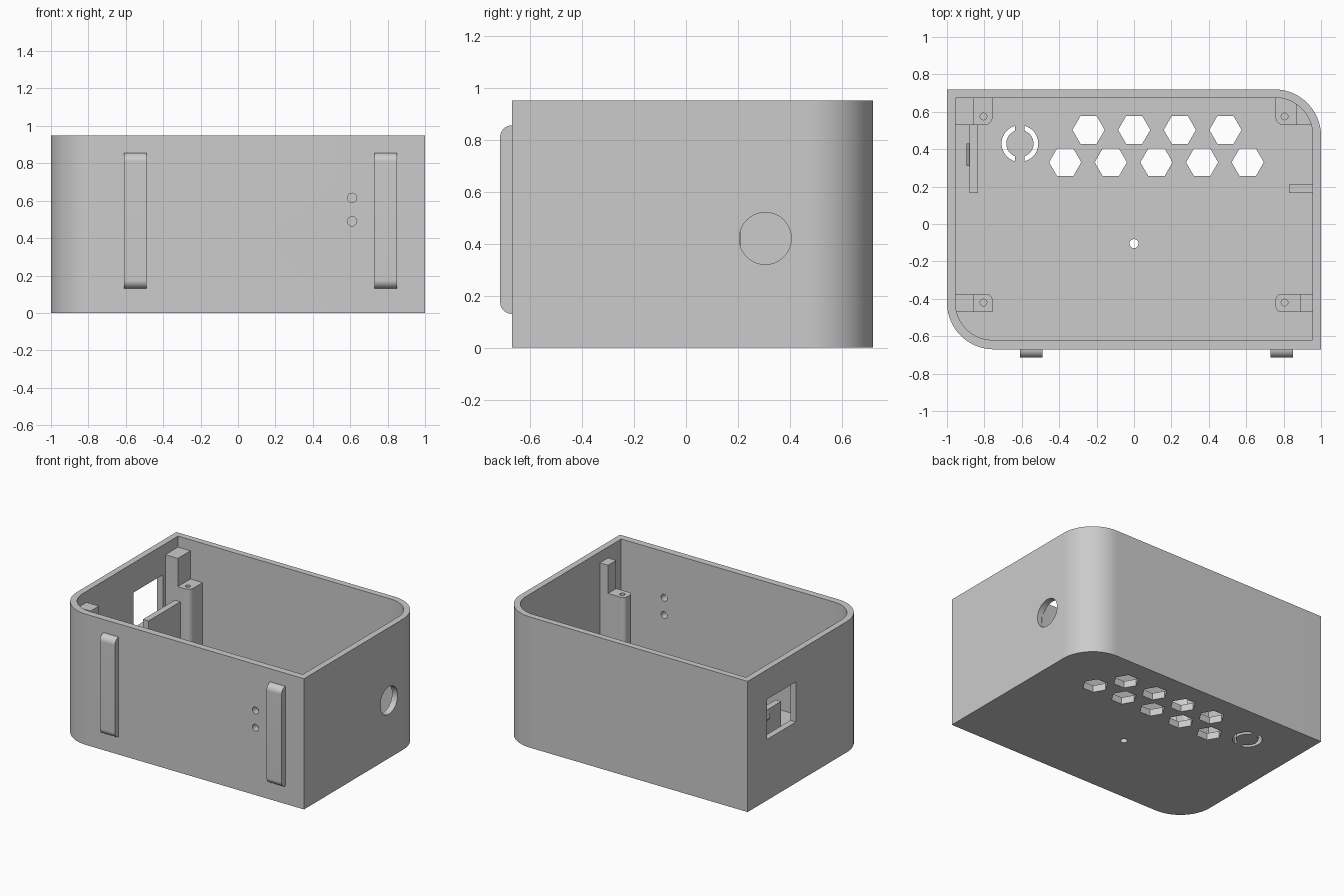
import bpy, bmesh
from math import cos, sin, pi, radians

cube = bpy.data.objects.get("Cube")
if cube:
    bpy.data.objects.remove(cube, do_unlink=True)

grey = bpy.data.materials.new("light_grey_plastic")
grey.use_nodes = True
grey.diffuse_color = (0.6, 0.6, 0.6, 1)
grey.node_tree.nodes["Principled BSDF"].inputs["Base Color"].default_value = (0.6, 0.6, 0.6, 1)


def prism(name, pts, axis, lo, hi):
    """Extrude a 2D outline along an axis."""
    place = {"x": lambda p, h: (h, p[0], p[1]),
             "y": lambda p, h: (p[0], h, p[1]),
             "z": lambda p, h: (p[0], p[1], h)}[axis]
    bm = bmesh.new()
    low = [bm.verts.new(place(p, lo)) for p in pts]
    high = [bm.verts.new(place(p, hi)) for p in pts]
    bm.faces.new(low)
    bm.faces.new(high)
    for i in range(len(pts)):
        j = (i + 1) % len(pts)
        bm.faces.new((low[i], low[j], high[j], high[i]))
    bmesh.ops.recalc_face_normals(bm, faces=bm.faces)
    mesh = bpy.data.meshes.new(name)
    bm.to_mesh(mesh)
    bm.free()
    mesh.materials.append(grey)
    obj = bpy.data.objects.new(name, mesh)
    bpy.context.collection.objects.link(obj)
    return obj


def arc(cx, cy, r, start, end, n):
    return [(cx + r * cos(radians(start + (end - start) * i / n)),
             cy + r * sin(radians(start + (end - start) * i / n))) for i in range(n + 1)]


def circle(cx, cy, r, n=40):
    return arc(cx, cy, r, 0, 360, n)[:-1]


def rounded(x0, x1, y0, y1, radii=(0, 0, 0, 0), n=20):
    """Rectangle; radii run from lower left, counter-clockwise."""
    corners = ((x0, y0, 1, 1), (x1, y0, -1, 1), (x1, y1, -1, -1), (x0, y1, 1, -1))
    pts = []
    for k, ((x, y, sx, sy), r) in enumerate(zip(corners, radii)):
        pts += arc(x + sx * r, y + sy * r, r, 180 + 90 * k, 270 + 90 * k, n) if r else [(x, y)]
    return pts


def boolean(obj, cutter, operation="DIFFERENCE"):
    mod = obj.modifiers.new("cut", "BOOLEAN")
    mod.object, mod.operation, mod.solver = cutter, operation, "EXACT"
    bpy.context.view_layer.objects.active = obj
    bpy.ops.object.modifier_apply(modifier=mod.name)
    bpy.data.objects.remove(cutter, do_unlink=True)


HEIGHT, FLOOR = 0.95, 0.05
parts = []

# Open case with two opposite rounded corners
case = prism("case_shell", rounded(-1, 1, -0.67, 0.72, (0.25, 0, 0.25, 0)), "z", 0, HEIGHT)
boolean(case, prism("cavity", rounded(-0.955, 0.955, -0.62, 0.675, (0.2, 0, 0.2, 0)),
                    "z", FLOOR, 1.2))
parts.append(case)

# Hexagonal floor vents
for y, x0, count in ((0.503, -0.243, 4), (0.33, -0.368, 5)):
    for i in range(count):
        boolean(case, prism("vent", circle(x0 + 0.244 * i, y, 0.086, 6), "z", -0.1, 0.15))

# Split ring slot and small floor hole
for turn in (0, 180):
    slot = arc(-0.61, 0.43, 0.098, turn - 75, turn + 75, 20) + \
        arc(-0.61, 0.43, 0.073, turn + 70, turn - 70, 20)
    boolean(case, prism("slot", slot, "z", -0.1, 0.15))
boolean(case, prism("floor_hole", circle(0, -0.105, 0.024), "z", -0.1, 0.15))

# Front pinholes, side cable hole and side window
for z in (0.49, 0.615):
    boolean(case, prism("pinhole", circle(0.61, z, 0.025), "y", -0.8, -0.55))
boolean(case, prism("cable_hole", circle(0.305, 0.42, 0.1, 64), "x", 0.9, 1.1))
boolean(case, prism("window", rounded(0.166, 0.5, 0.443, 0.735), "x", -1.1, -0.9))

# Front feet with rounded ends
for name, x in (("foot_right", -0.61), ("foot_left", 0.73)):
    profile = rounded(-0.715, -0.66, 0.13, 0.855, (0.045, 0, 0, 0.045))
    parts.append(prism(name, profile, "x", x, x + 0.12))

# Corner posts: low screw boss plus a taller stop by the wall
POSTS = (("back_right", -1, 0.855, 0.53, 0.69, 0.575, (0, 0.04, 0, 0)),
         ("back_left", 1, 0.866, 0.53, 0.69, 0.575, (0.04, 0, 0, 0)),
         ("front_right", -1, 0.855, -0.47, -0.375, -0.42, (0, 0, 0.03, 0)),
         ("front_left", 1, 0.89, -0.47, -0.375, -0.42, (0.03, 0, 0, 0.03)))
for name, side, split, y0, y1, hole_y, radii in POSTS:
    for kind, inner, top, rr in (("screw_post", 0.757, 0.665, radii),
                                 ("stop_block", split, 0.87, (0, 0, 0, 0))):
        x0, x1 = sorted((side * inner, side * 0.965))
        post = prism(name + "_" + kind, rounded(x0, x1, y0, y1, rr, 8), "z", 0.03, top)
        # Keep the post inside the rounded wall
        boolean(post, prism("limit", rounded(-0.965, 0.965, -0.63, 0.685, (0.21, 0, 0.21, 0)),
                            "z", 0, 1), "INTERSECT")
        if kind == "screw_post":
            boolean(post, prism("screw_hole", circle(side * 0.805, hole_y, 0.018, 24),
                                "z", 0.45, 0.8))
        parts.append(post)

# Board rail beside the window, with a small catch, and the opposite rib
parts.append(prism("board_rail", rounded(-0.88, -0.835, 0.165, 0.54), "z", 0.03, 0.56))
catch = [(-0.87, 0.55), (-0.88, 0.55), (-0.895, 0.5), (-0.88, 0.48), (-0.87, 0.48)]
parts.append(prism("rail_catch", catch, "y", 0.31, 0.43))
parts.append(prism("side_rib", rounded(0.83, 0.965, 0.165, 0.21), "z", 0.03, 0.56))

# Smooth the round surfaces, keep the edges crisp
bpy.ops.object.select_all(action="DESELECT")
for obj in parts:
    obj.select_set(True)
bpy.context.view_layer.objects.active = case
bpy.ops.object.shade_smooth_by_angle(angle=radians(30))
